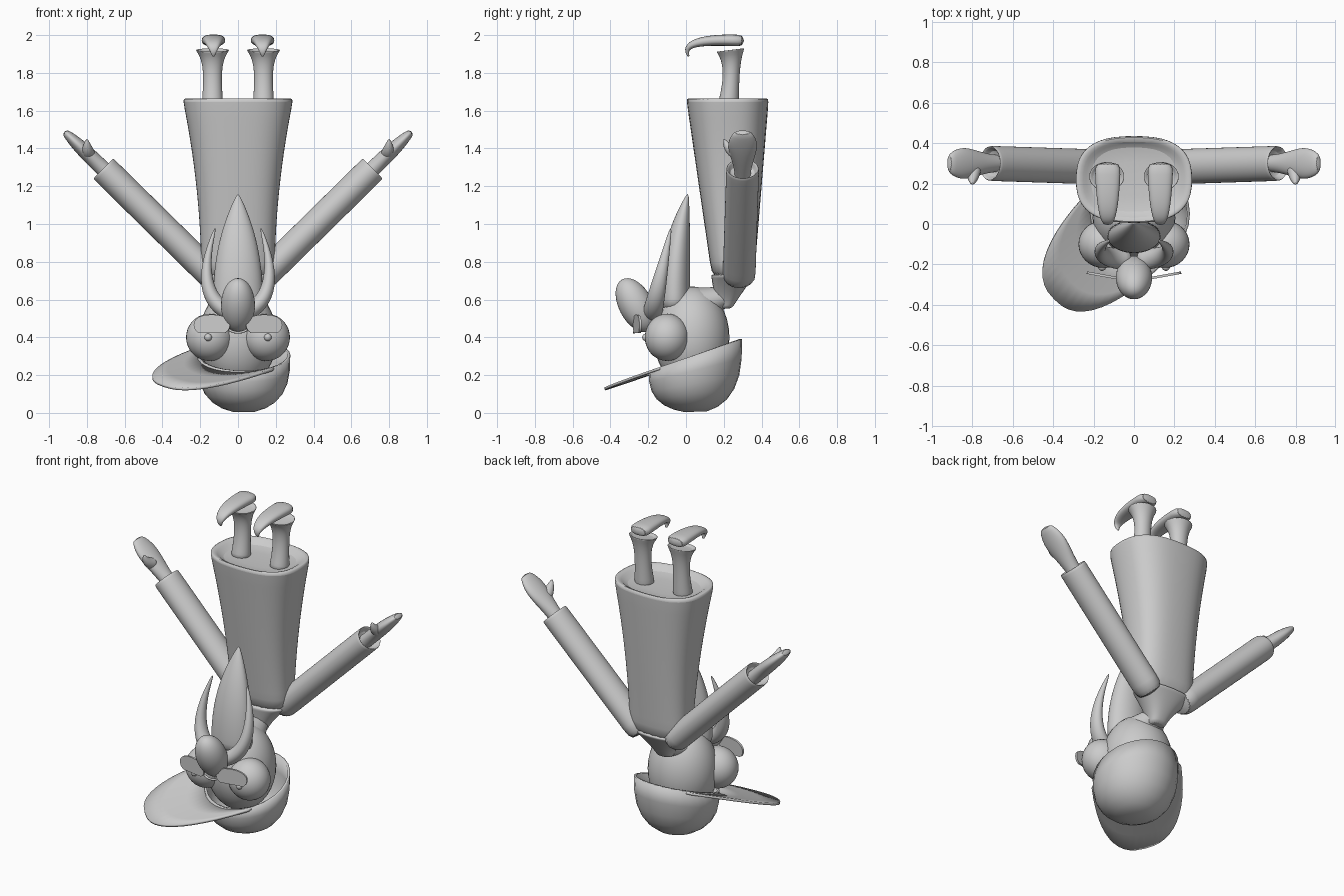
import bpy
import bmesh
from math import cos, sin, pi, tau, copysign, sqrt, radians
from mathutils import Matrix, Vector

default_cube = bpy.data.objects.get("Cube")
if default_cube:
    bpy.data.objects.remove(default_cube, do_unlink=True)

colour = (.6, .6, .6, 1)
grey = bpy.data.materials.new("plain_grey")
grey.use_nodes = True
grey.diffuse_color = colour
grey.node_tree.nodes["Principled BSDF"].inputs["Base Color"].default_value = colour

RIGHT, BACK, UP = Vector((1, 0, 0)), Vector((0, 1, 0)), Vector((0, 0, 1))


def finish(name, bm, subdivide=False, thickness=0):
    """Turn a bmesh into a smooth shaded object."""
    bmesh.ops.recalc_face_normals(bm, faces=bm.faces[:])
    mesh = bpy.data.meshes.new(name)
    bm.to_mesh(mesh)
    bm.free()
    mesh.materials.append(grey)
    part = bpy.data.objects.new(name, mesh)
    bpy.context.collection.objects.link(part)
    if thickness:
        part.modifiers.new("Thickness", "SOLIDIFY").thickness = thickness
    if subdivide:
        part.modifiers.new("Smooth", "SUBSURF").levels = 1
    bpy.ops.object.select_all(action="DESELECT")
    part.select_set(True)
    bpy.context.view_layer.objects.active = part
    bpy.ops.object.shade_smooth_by_angle(angle=radians(50))


def bridge(bm, first, second):
    """Join two closed rings with quads."""
    for k in range(len(first)):
        bm.faces.new((first[k - 1], first[k], second[k], second[k - 1]))


def rounded(value, power):
    return copysign(abs(value) ** power, value)


def tube(name, start, end, width, depth, bend=None, ref=RIGHT, axis=None, side=1,
         steps=10, sides=20, power=1, flat=-1, hem=0, subdivide=True):
    """Sweep an oval along a curve; width and depth are rules of the fraction t."""
    start, end = Vector(start), Vector(end)
    bend = Vector(bend) if bend else (start + end) / 2
    rows = []
    for i in range(steps + 1):
        t = i / steps
        point = start.lerp(bend, t).lerp(bend.lerp(end, t), t)
        along = axis or (bend - start).lerp(end - bend, t)
        rows.append((point, along.normalized(), width(t), depth(t)))
    if hem:
        # Fold the open end inwards
        point, along, wide, deep = rows[-1]
        for scale, drop in ((.97, -.2), (.85, 0), (.78, 1), (.4, 1.2)):
            rows.append((point - along * hem * drop, along, wide * scale, deep * scale))
    bm = bmesh.new()
    rings = []
    for point, along, wide, deep in rows:
        u = (ref - along * ref.dot(along)).normalized()
        v = along.cross(u)
        ring = []
        for k in range(sides):
            a = tau * k / sides
            p = point + u * wide * rounded(cos(a), power)
            p += v * deep * max(rounded(sin(a), power), flat)
            ring.append(bm.verts.new((p.x * side, p.y, p.z)))
        rings.append(ring)
    for first, second in zip(rings, rings[1:]):
        bridge(bm, first, second)
    bm.faces.new(rings[0])
    bm.faces.new(rings[-1])
    finish(name, bm, subdivide)


def ball(name, centre, radii, tilt=0):
    bm = bmesh.new()
    place = Matrix.Translation(centre) @ Matrix.Rotation(radians(tilt), 4, "X")
    bmesh.ops.create_uvsphere(bm, u_segments=32, v_segments=18, radius=1,
                              matrix=place @ Matrix.Diagonal((*radii, 1)))
    finish(name, bm)


def constant(radius):
    return lambda t: radius


def pointed(radius, power):
    """Full at the start, closing to a tip; a high power keeps it full longer."""
    return lambda t: radius * (1 - t ** power) + .005


# Robe: sloping shoulders below, flared skirt with a recessed hem above
tube("robe_shoulders", (0, .2, .55), (0, .25, .74),
     lambda t: .05 + .15 * t ** 1.5, lambda t: .04 + .08 * t, axis=UP, power=.8)
tube("robe_skirt", (0, .25, .7), (0, .22, 1.66),
     lambda t: .195 + .1 * t * t, lambda t: .11 + .11 * t,
     axis=UP, sides=24, power=.77, hem=.03)

# Head, neck, nose and beard
ball("head", (0, .03, .4), (.205, .2, .27))
tube("neck", (0, .04, .56), (0, .22, .62), lambda t: .14 - .08 * t, lambda t: .11 - .06 * t)
ball("nose", (0, -.265, .57), (.09, .09, .155), 28)
tube("beard", (0, -.06, .54), (0, .01, 1.16), pointed(.13, 2.5), pointed(.08, 2.5),
     bend=(0, -.07, .85))

for side, word in ((1, "left_"), (-1, "right_")):
    # Sleeve, mitten hand and thumb
    tube(word + "sleeve", (.1, .28, .69), (.71, .3, 1.29), constant(.088), constant(.077),
         ref=BACK, side=side, hem=.03)
    tube(word + "hand", (.66, .3, 1.24), (.92, .3, 1.49),
         lambda t: .042 + .036 * sin(pi * t * t), lambda t: .042 - .025 * t ** 4,
         ref=BACK, side=side)
    tube(word + "thumb", (.79, .28, 1.37), (.8, .2, 1.45), pointed(.03, 2), pointed(.03, 2),
         bend=(.8, .22, 1.39), side=side, steps=6)

    # Leg with a flared boot cuff, and a shoe with a curled toe
    tube(word + "leg", (.135, .22, 1.6), (.135, .235, 1.92),
         lambda t: .06 - .01 * sin(pi * t) + .03 * t ** 6,
         lambda t: .06 - .015 * sin(pi * t) + .015 * t ** 6,
         bend=(.135, .25, 1.8), side=side, hem=.01)
    tube(word + "shoe", (.13, .31, 1.97), (.13, .015, 1.885), pointed(.06, 1.5),
         pointed(.027, 1.5), bend=(.13, -.05, 1.99), side=side, power=.8)

    # Curved moustache half
    tube(word + "moustache", (.02, -.18, .52), (.12, -.08, .98), pointed(.048, 2),
         pointed(.04, 2), bend=(.25, -.16, .6), ref=BACK, side=side)

    # Bulging eye, pupil and half-moon lens
    ball(word + "eye", (side * .15, -.1, .4), (.125, .118, .125))
    ball(word + "pupil", (side * .158, -.212, .4), (.02, .02, .02))
    tube(word + "lens", (.137, -.252, .465), (.139, -.264, .465), constant(.097),
         constant(.055), axis=Vector((.18, -1, 0)), side=side, steps=1, sides=40,
         power=.87, flat=-.75, subdivide=False)

tube("spectacle_bridge", (-.05, -.27, .44), (.05, -.27, .44), constant(.007), constant(.007),
     bend=(0, -.28, .41), ref=UP, steps=6, sides=8)

# Cap worn upside down: the rim lies on a sloping plane
centre = Vector((.03, .05))


def rim_height(y):
    return .29 + .34 * y


bm = bmesh.new()
sides, levels = 28, 7
rings = []
for level in range(levels, 0, -1):
    t = (level / levels) ** 2
    spread = sqrt(1 - (1 - t) ** 3)
    ring = []
    for k in range(sides):
        a = tau * k / sides
        offset = Vector((cos(a), sin(a))) * .247
        p = centre + offset * spread
        height = rim_height(centre.y + offset.y)
        ring.append(bm.verts.new((p.x, p.y, height * t)))
    rings.append(ring)
for first, second in zip(rings, rings[1:]):
    bridge(bm, first, second)
bm.faces.new(rings[-1])
finish("cap_crown", bm, thickness=.014)

# Brim turned towards the front right corner
bm = bmesh.new()
ahead = Vector((-1, -1)).normalized()
across = Vector((1, -1)).normalized()
steps = 24
rows = []
for i in range(steps + 1):
    a = radians(88) * (2 * i / steps - 1)
    inner = (ahead * cos(a) + across * sin(a)) * .24
    outer = ahead * .6 * rounded(cos(a), .8) + across * .258 * rounded(sin(a), .8)
    row = []
    for k in range(4):
        p = centre + inner.lerp(outer, k / 3)
        row.append(bm.verts.new((p.x, p.y, rim_height(p.y) - .012 * cos(a) ** 2)))
    rows.append(row)
for first, second in zip(rows, rows[1:]):
    for k in range(3):
        bm.faces.new((first[k], first[k + 1], second[k + 1], second[k]))
finish("cap_brim", bm, thickness=.014)
